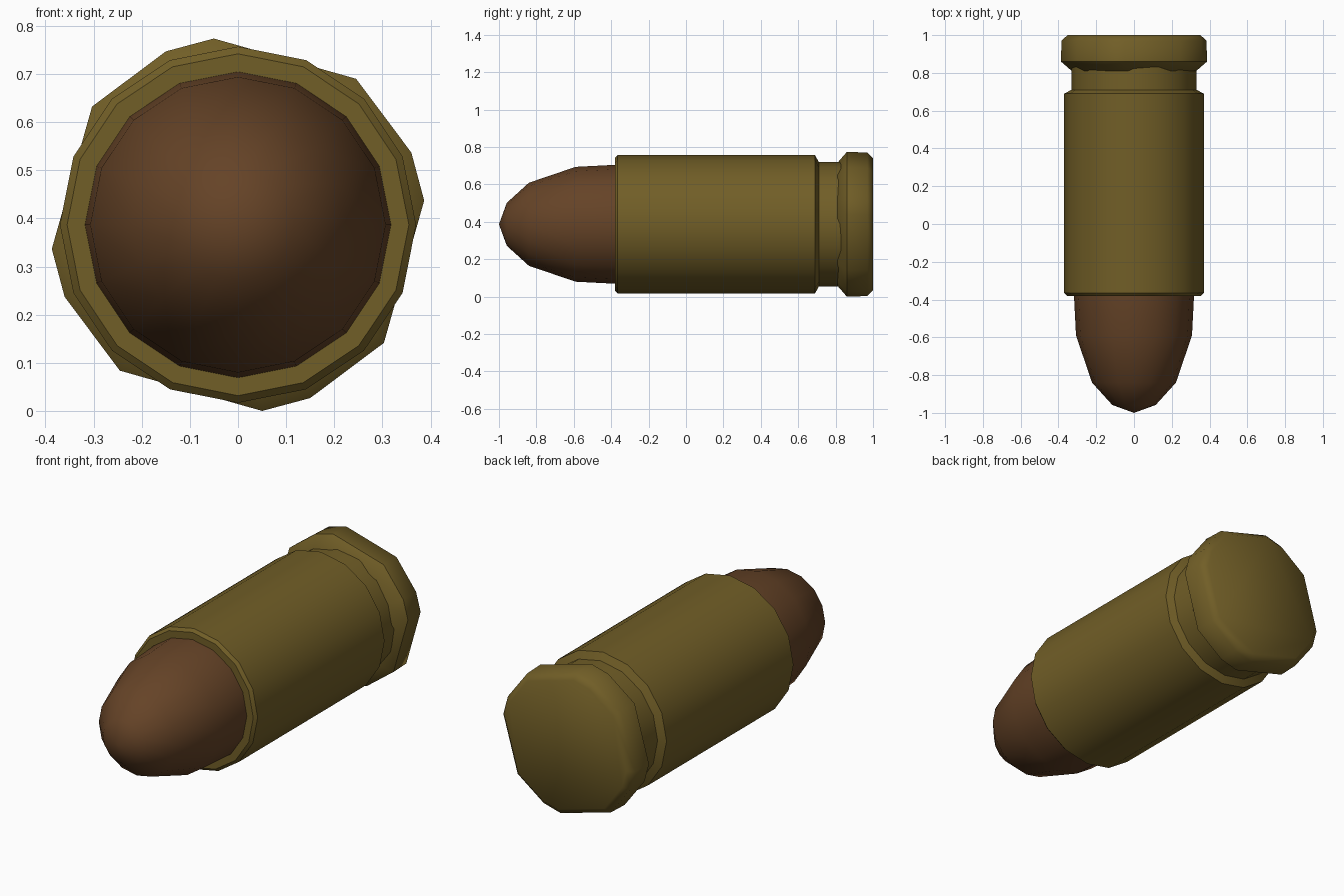
import bpy, bmesh, math

if "Cube" in bpy.data.objects:
    bpy.data.objects.remove(bpy.data.objects["Cube"])

CZ = 0.387  # height of the long axis


def material(name, rgb):
    m = bpy.data.materials.new(name)
    m.diffuse_color = (*rgb, 1)
    m.use_nodes = True
    m.node_tree.nodes["Principled BSDF"].inputs["Base Color"].default_value = m.diffuse_color
    return m


brass = material("dark brass", (0.165, 0.112, 0.020))
copper = material("brown copper", (0.130, 0.056, 0.020))


def lathe(name, profile, angles, mat, sharp=40):
    """Revolve (y, radius) points around the y axis; radius 0 makes a tip."""
    bm = bmesh.new()
    rings = []
    for y, r in profile:
        if r == 0:
            rings.append([bm.verts.new((0, y, CZ))])
        else:
            rings.append([bm.verts.new((r * math.sin(math.radians(a)), y,
                                        CZ + r * math.cos(math.radians(a)))) for a in angles])
    n = len(angles)
    for a, b in zip(rings, rings[1:]):
        for i in range(n):
            j = (i + 1) % n
            if len(a) == 1:
                bm.faces.new((a[0], b[j], b[i]))
            else:
                bm.faces.new((a[i], a[j], b[j], b[i]))
    # close open ends
    for ring in (rings[0], rings[-1]):
        if len(ring) > 1:
            bm.faces.new(ring)
    bmesh.ops.recalc_face_normals(bm, faces=bm.faces[:])
    me = bpy.data.meshes.new(name)
    bm.to_mesh(me)
    bm.free()
    me.materials.append(mat)
    ob = bpy.data.objects.new(name, me)
    bpy.context.collection.objects.link(ob)
    bpy.ops.object.select_all(action='DESELECT')
    ob.select_set(True)
    bpy.context.view_layer.objects.active = ob
    bpy.ops.object.shade_smooth_by_angle(angle=math.radians(sharp))
    return ob


even = [i * 22.5 for i in range(16)]
# irregular twelve-sided rim, repeating each quarter turn
uneven = sorted((q * 90 + a) % 360 for q in range(4) for a in (-7.4, -22.6, -51))

# rounded tip
lathe("tip", [(-1.0, 0), (-0.958, 0.115), (-0.84, 0.222), (-0.59, 0.307), (-0.375, 0.318)],
      even, copper, 60)

# casing with bevelled mouth and groove at the back
lathe("casing", [(-0.38, 0.355), (-0.365, 0.37), (0.69, 0.37), (0.71, 0.332), (0.83, 0.332)],
      even, brass, 40)

# flared base rim
lathe("base_rim", [(0.81, 0.332), (0.86, 0.39), (0.97, 0.387), (1.0, 0.355)],
      uneven, brass, 48)
